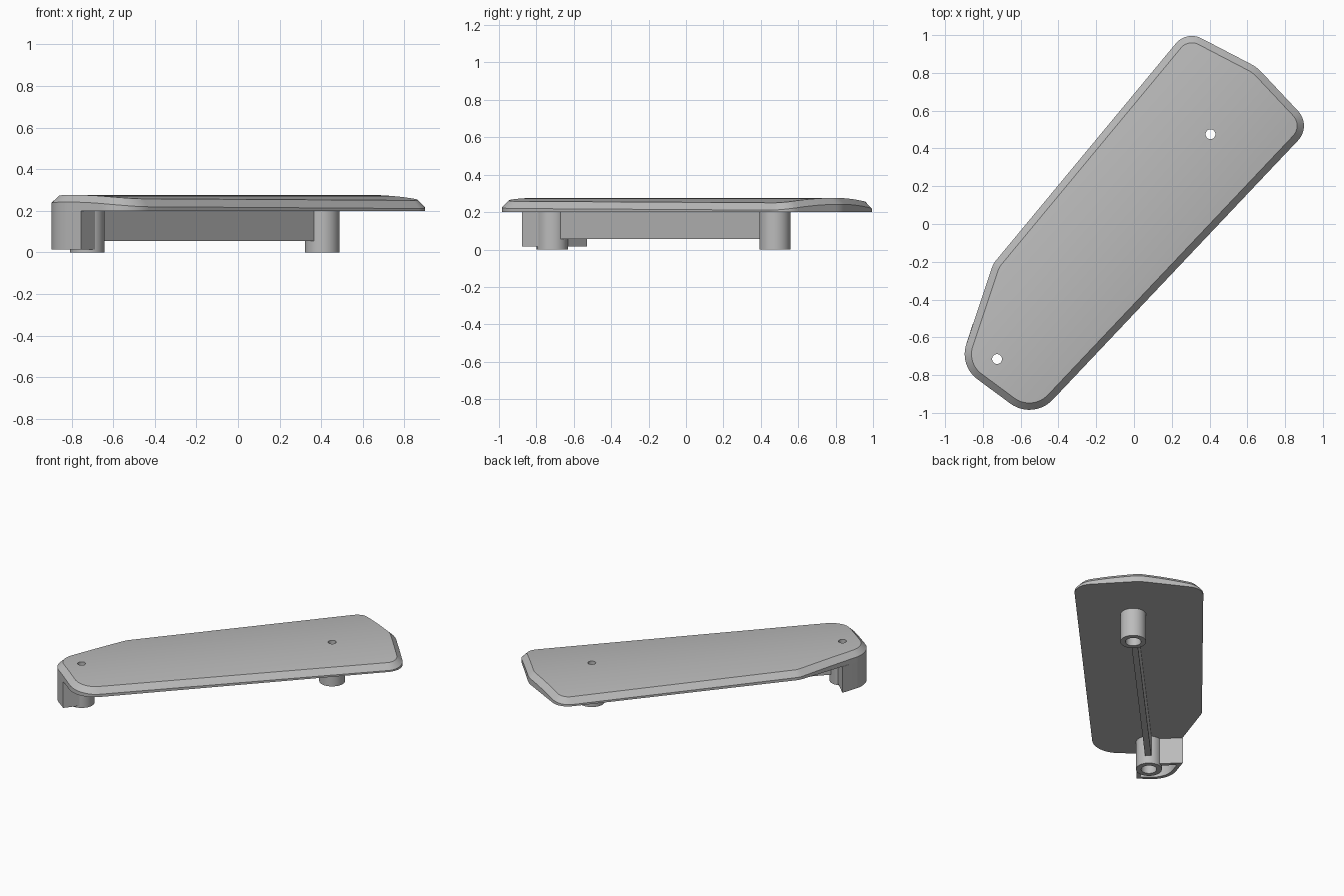
import bpy, bmesh, math
from mathutils import Vector, Matrix

cube = bpy.data.objects.get("Cube")
if cube:
    bpy.data.objects.remove(cube, do_unlink=True)

grey = bpy.data.materials.new("grey plastic")
grey.use_nodes = True
colour = (0.5, 0.5, 0.5, 1)
grey.diffuse_color = colour
grey.node_tree.nodes["Principled BSDF"].inputs["Base Color"].default_value = colour

Z_UNDER, Z_RIM, Z_TOP = 0.2, 0.242, 0.276
FRONT_POST, BACK_POST = Vector((-0.725, -0.715)), Vector((0.405, 0.475))


def finish(name, bm):
    """Turn a bmesh into a smooth-shaded grey object."""
    bmesh.ops.recalc_face_normals(bm, faces=bm.faces)
    mesh = bpy.data.meshes.new(name)
    bm.to_mesh(mesh)
    bm.free()
    mesh.materials.append(grey)
    ob = bpy.data.objects.new(name, mesh)
    bpy.context.collection.objects.link(ob)
    smooth(ob)
    return ob


def smooth(ob):
    bpy.ops.object.select_all(action='DESELECT')
    ob.select_set(True)
    bpy.context.view_layer.objects.active = ob
    bpy.ops.object.shade_smooth_by_angle(angle=math.radians(22))


def fillet(prev, corner, nxt, r, steps=12):
    """Points of the arc that rounds one corner."""
    a, b = (prev - corner).normalized(), (nxt - corner).normalized()
    half = a.angle(b) / 2
    centre = corner + (a + b).normalized() * r / math.sin(half)
    start = corner + a * r / math.tan(half) - centre
    sweep = math.pi - 2 * half
    return [centre + Matrix.Rotation(sweep * i / steps, 2) @ start for i in range(steps + 1)]


def inset(pts, dist, closed):
    """Shift a path to its left with mitred joints."""
    out, n = [], len(pts)
    for i, p in enumerate(pts):
        dirs = []
        if closed or i > 0:
            dirs.append((p - pts[i - 1]).normalized())
        if closed or i < n - 1:
            dirs.append((pts[(i + 1) % n] - p).normalized())
        normals = [Vector((-d.y, d.x)) for d in dirs]
        m = sum(normals, Vector((0, 0))).normalized()
        out.append(p + m * dist / m.dot(normals[0]))
    return out


def ring(bm, pts, z):
    return [bm.verts.new((p.x, p.y, z)) for p in pts]


def bridge(bm, a, b, closed=True):
    n = len(a)
    for i in range(n if closed else n - 1):
        j = (i + 1) % n
        bm.faces.new((a[i], a[j], b[j], b[i]))


# Plate outline: corner and radius, counter-clockwise
corners = [(-0.745, -0.21, 0.12), (-0.926, -0.75, 0.165), (-0.534, -1.04, 0.17),
           (0.942, 0.52, 0.113), (0.651, 0.83, 0.22), (0.278, 1.024, 0.11)]
points = [Vector(c[:2]) for c in corners]
arcs = [fillet(points[i - 1], p, points[(i + 1) % len(points)], corners[i][2])
        for i, p in enumerate(points)]
outline = [p for arc in arcs for p in arc]

# Crowned plate with bevelled rim, cut into strips along its length
bm = bmesh.new()
under = ring(bm, outline, Z_UNDER)
rim = ring(bm, outline, Z_RIM)
crest = ring(bm, inset(outline, 0.036, True), Z_TOP)
bridge(bm, under, rim)
bridge(bm, rim, crest)
bm.faces.new(under)
bm.faces.new(crest)
across = Vector((0.749, -0.663, 0))
middle = across * -0.06
for k in range(-9, 10):
    bmesh.ops.bisect_plane(bm, geom=bm.verts[:] + bm.edges[:] + bm.faces[:], dist=1e-5,
                           plane_co=middle + across * (k * 0.045), plane_no=across)
for v in bm.verts:
    if v.co.z > Z_UNDER + 0.001:
        d = (v.co - middle).dot(across)
        v.co.z -= 0.026 * (d / 0.38) ** 2
plate = finish("plate", bm)

# Screw holes through the plate
for label, p in (("front", FRONT_POST), ("back", BACK_POST)):
    bm = bmesh.new()
    bmesh.ops.create_cone(bm, cap_ends=True, segments=32, radius1=0.026, radius2=0.026,
                          depth=0.4, matrix=Matrix.Translation((p.x, p.y, 0.25)))
    cutter = finish(label + "_hole_cutter", bm)
    mod = plate.modifiers.new(label + "_hole", 'BOOLEAN')
    mod.operation = 'DIFFERENCE'
    mod.solver = 'EXACT'
    mod.object = cutter
    bpy.context.view_layer.objects.active = plate
    bpy.ops.object.select_all(action='DESELECT')
    plate.select_set(True)
    bpy.ops.object.modifier_apply(modifier=mod.name)
    bpy.data.objects.remove(cutter, do_unlink=True)
smooth(plate)


# Hollow screw posts
def circle(c, r, n=40):
    return [c + Vector((math.cos(t), math.sin(t))) * r
            for t in (2 * math.pi * i / n for i in range(n))]


for label, p in (("front", FRONT_POST), ("back", BACK_POST)):
    bm = bmesh.new()
    rings = [ring(bm, circle(p, r), z) for r, z in
             ((0.083, Z_UNDER), (0.083, 0), (0.05, 0), (0.05, Z_UNDER))]
    for i in range(4):
        bridge(bm, rings[i], rings[(i + 1) % 4])
    finish(label + "_post", bm)


def ribbon(name, path, thick, z0, z1):
    """Upright wall along an open path, thickened to its left."""
    bm = bmesh.new()
    inner = inset(path, thick, False)
    loops = [ring(bm, pts, z) for pts, z in
             ((path, z0), (path, z1), (inner, z1), (inner, z0))]
    for i in range(4):
        bridge(bm, loops[i], loops[(i + 1) % 4], False)
    for end in (0, -1):
        bm.faces.new([loop[end] for loop in loops])
    return finish(name, bm)


# Rib joining the posts
along = (BACK_POST - FRONT_POST).normalized()
side = Vector((along.y, -along.x)) * 0.02
ribbon("rib", [FRONT_POST + along * 0.07 + side, BACK_POST - along * 0.07 + side],
       0.04, 0.055, Z_UNDER)

# Skirt wall around the front post, following the rounded corner
skirt = [Vector((-0.745, -0.635)), Vector((-0.854, -0.53)), *arcs[1],
         Vector((-0.755, -0.877)), Vector((-0.685, -0.785))]
ribbon("skirt", skirt, 0.025, 0.015, Z_UNDER)
